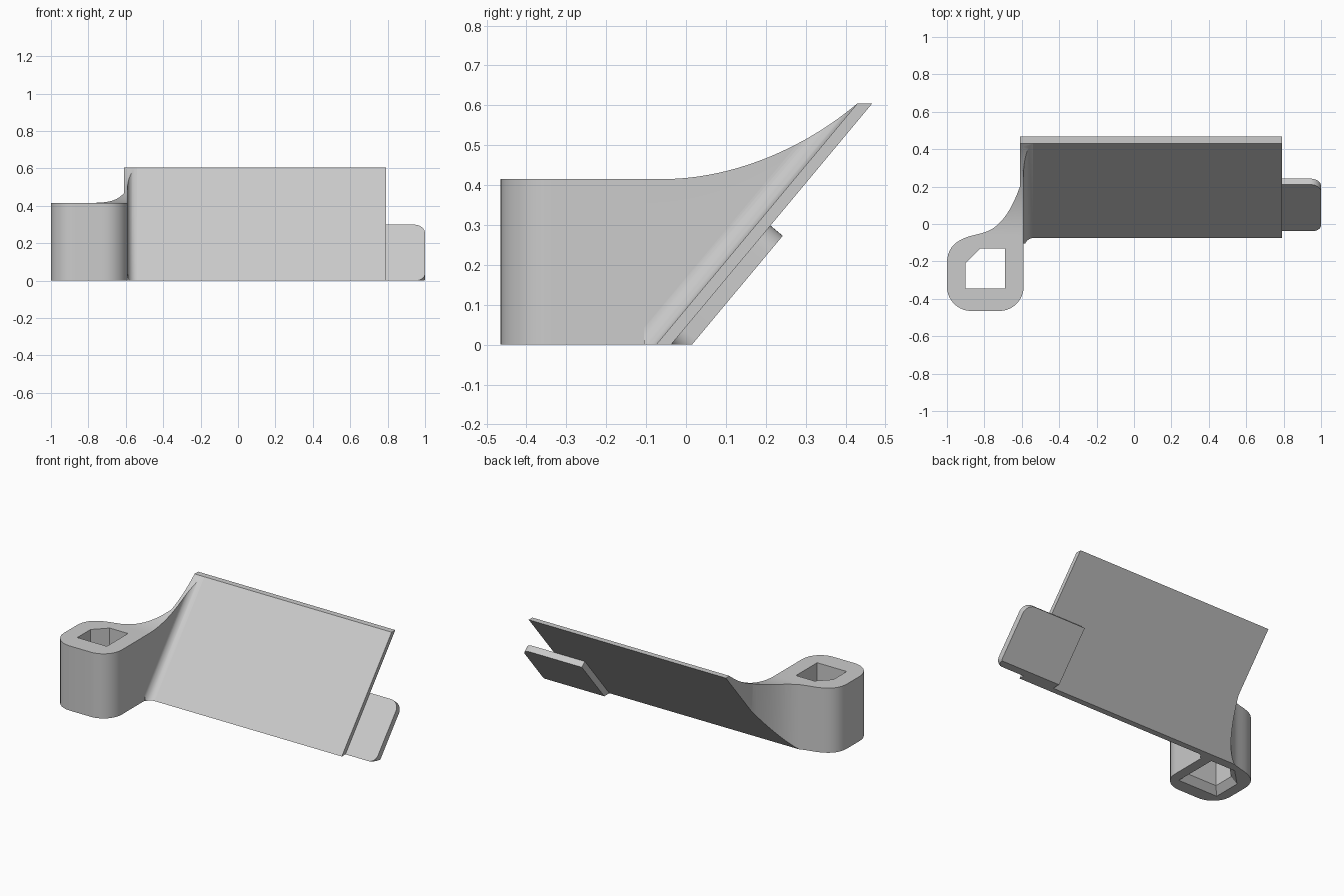
import bpy
import bmesh
import math
from mathutils import Vector
from mathutils.geometry import interpolate_bezier

cube = bpy.data.objects.get("Cube")
if cube:
    bpy.data.objects.remove(cube, do_unlink=True)

grey = bpy.data.materials.new("light grey")
grey.use_nodes = True
COLOUR = (0.6, 0.6, 0.6, 1)
grey.diffuse_color = COLOUR
grey.node_tree.nodes["Principled BSDF"].inputs["Base Color"].default_value = COLOUR

# Slope of the inclined plate: direction along it and out of its front
FRONT_FOOT = Vector((0, -0.075, 0))
ALONG = Vector((0, 0.505, 0.605)).normalized()
OUT = Vector((0, -ALONG.z, ALONG.y))


def upright(u, v, w):
    return Vector((u, v, w))


def sideways(u, v, w):
    return Vector((w, u, v))


def on_slope(u, v, w):
    return FRONT_FOOT + Vector((u, 0, 0)) + ALONG * v + OUT * w


def along_slope(u, v, w):
    return FRONT_FOOT + Vector((u, 0, 0)) + OUT * v + ALONG * w


def prism(name, outline, place, start, end, end_outline=None):
    """Solid between two copies of an outline."""
    bm = bmesh.new()
    low = [bm.verts.new(place(u, v, start)) for u, v in outline]
    high = [bm.verts.new(place(u, v, end)) for u, v in end_outline or outline]
    bm.faces.new(low)
    bm.faces.new(high)
    for i in range(len(low)):
        j = (i + 1) % len(low)
        bm.faces.new((low[i], low[j], high[j], high[i]))
    bmesh.ops.recalc_face_normals(bm, faces=bm.faces)
    mesh = bpy.data.meshes.new(name)
    bm.to_mesh(mesh)
    bm.free()
    mesh.materials.append(grey)
    obj = bpy.data.objects.new(name, mesh)
    bpy.context.collection.objects.link(obj)
    return obj


def combine(obj, cutter, operation):
    """Apply a boolean and discard the cutter."""
    mod = obj.modifiers.new("cut", "BOOLEAN")
    mod.operation, mod.object, mod.solver = operation, cutter, "EXACT"
    bpy.context.view_layer.update()
    graph = bpy.context.evaluated_depsgraph_get()
    mesh = bpy.data.meshes.new_from_object(obj.evaluated_get(graph))
    obj.modifiers.clear()
    obj.data = mesh
    bpy.data.objects.remove(cutter, do_unlink=True)


def bezier(a, b, c, d, steps=16):
    pts = interpolate_bezier(*[Vector((*p, 0)) for p in (a, b, c, d)], steps)
    return [(p.x, p.y) for p in pts]


def arc(cx, cy, r, first, last, steps=10):
    angles = [math.radians(first + (last - first) * i / steps) for i in range(steps + 1)]
    return [(cx + r * math.cos(a), cy + r * math.sin(a)) for a in angles]


def side_profile(front):
    """Side silhouette: level top sweeping up to the plate's top edge."""
    sweep = bezier((-0.06, 0.415), (0.12, 0.415), (0.30, 0.495), (0.43, 0.605), 24)
    return [(front, 0), (-0.037, 0), (0.467, 0.605)] + sweep[::-1] + [(front, 0.415)]


# Socket block with its arm sweeping into the plate
outline = [(-0.59, 0.6), (-0.61, 0.6)]
outline += bezier((-0.61, 0.2), (-0.66, 0.06), (-0.72, -0.02), (-0.8, -0.045))
outline += bezier((-0.8, -0.045), (-0.86, -0.065), (-1, -0.07), (-1, -0.21))[1:]
outline += arc(-0.87, -0.335, 0.13, 180, 270) + arc(-0.72, -0.335, 0.13, 270, 360)
socket_arm = prism("socket_arm", outline, upright, -0.1, 0.8)
combine(socket_arm, prism("side_cut", side_profile(-0.6), sideways, -1.2, -0.4), "INTERSECT")

# Square hole with one clipped corner, flared at the bottom
hole = [(-0.9, -0.345), (-0.69, -0.345), (-0.69, -0.13), (-0.82, -0.13), (-0.9, -0.21)]
flare = [(-0.795 + (x + 0.795) * 1.35, -0.238 + (y + 0.238) * 1.35) for x, y in hole]
combine(socket_arm, prism("hole_cut", hole, upright, -0.1, 0.8), "DIFFERENCE")
combine(socket_arm, prism("flare_cut", flare, upright, -0.001, 0.04, hole), "DIFFERENCE")

# Concave fillet between the arm and the plate front
section = [(-0.6, -0.01), (-0.54, -0.01)] + arc(-0.54, 0.05, 0.05, 270, 180) + [(-0.6, 0.05)]
fillet = prism("arm_fillet", section, along_slope, -0.2, 1.0)
combine(fillet, prism("fillet_cut", side_profile(-0.105), sideways, -0.8, -0.4), "INTERSECT")

# Inclined plate
plate = prism("plate", [(-0.075, 0), (-0.037, 0), (0.467, 0.605), (0.43, 0.605)],
              sideways, -0.59, 0.79)

# Tab behind the plate, rounded at its outer corners and level at the foot
tab_outline = [(0.57, 0.023)] + arc(0.95, 0.073, 0.05, 270, 360)
tab_outline += arc(0.94, 0.353, 0.06, 0, 90) + [(0.57, 0.413)]
tab = prism("side_tab", tab_outline, on_slope, -0.069, -0.028)
floor = [(0.4, -0.3), (1.2, -0.3), (1.2, 0.5), (0.4, 0.5)]
combine(tab, prism("floor_cut", floor, upright, -0.3, 0), "DIFFERENCE")

# Smooth the curves and keep the edges sharp
for obj in (socket_arm, fillet, plate, tab):
    bpy.ops.object.select_all(action="DESELECT")
    obj.select_set(True)
    bpy.context.view_layer.objects.active = obj
    bpy.ops.object.shade_smooth_by_angle(angle=math.radians(30))
